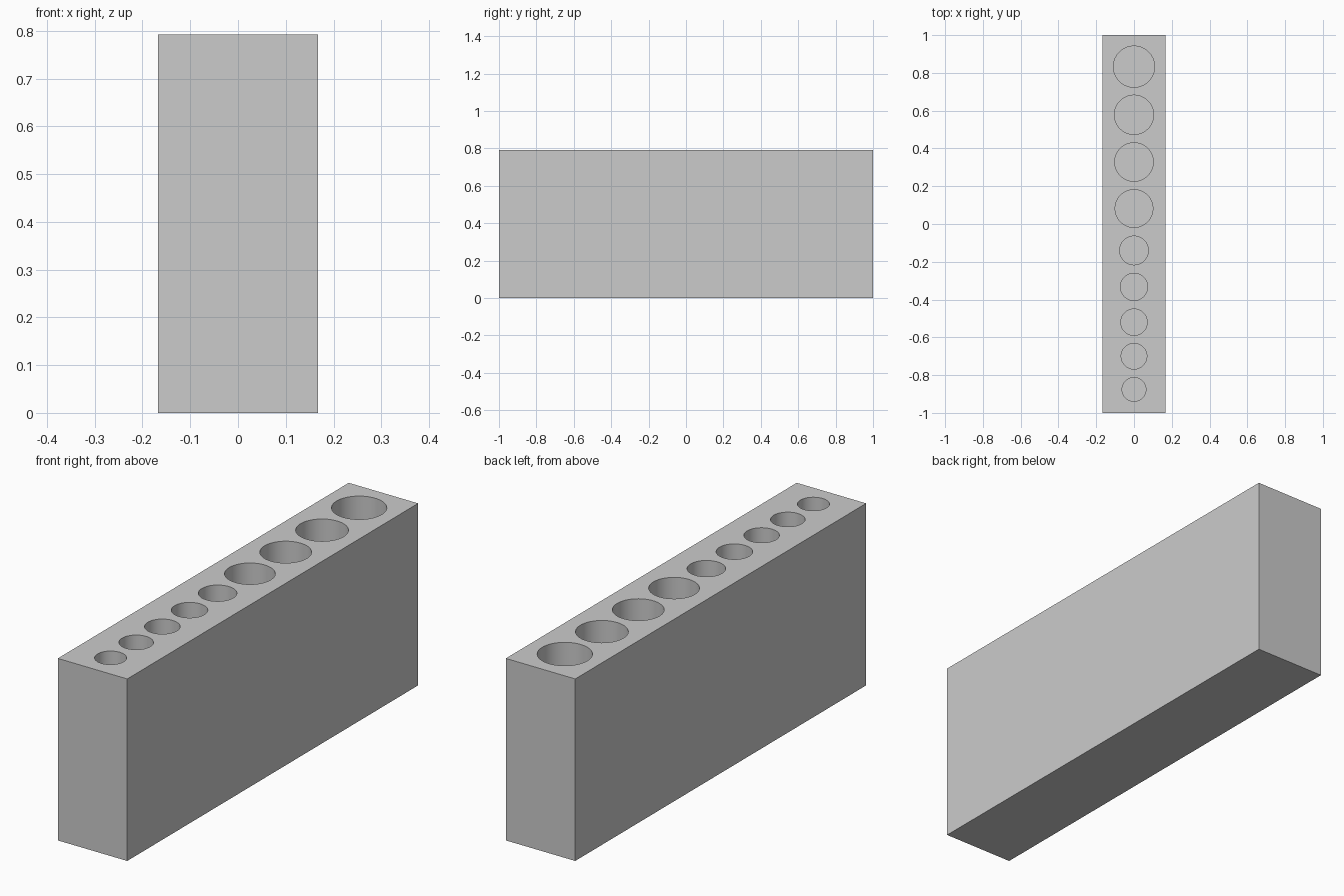
import bpy

if "Cube" in bpy.data.objects:
    bpy.data.objects.remove(bpy.data.objects["Cube"])

W, L, H = 0.334, 2.0, 0.792
FLOOR = 0.05

# Block body
bpy.ops.mesh.primitive_cube_add(size=1, location=(0, 0, H / 2))
block = bpy.context.object
block.name = "holder_block"
block.scale = (W, L, H)
bpy.ops.object.transform_apply(location=True, rotation=False, scale=True)

# Row of blind round pockets: (y centre, radius)
pockets = [(0.833, 0.109), (0.578, 0.104), (0.328, 0.102), (0.082, 0.100),
           (-0.140, 0.076), (-0.333, 0.072), (-0.520, 0.070),
           (-0.700, 0.068), (-0.876, 0.063)]


def cut_pocket(y, r):
    depth = H - FLOOR + 0.1
    bpy.ops.mesh.primitive_cylinder_add(vertices=64, radius=r, depth=depth,
                                        location=(0, y, FLOOR + depth / 2))
    cutter = bpy.context.object
    cutter.name = "pocket_cutter"
    cutter.hide_render = True
    mod = block.modifiers.new("pocket", 'BOOLEAN')
    mod.operation = 'DIFFERENCE'
    mod.solver = 'EXACT'
    mod.object = cutter
    bpy.context.view_layer.objects.active = block
    bpy.ops.object.modifier_apply(modifier=mod.name)
    bpy.data.objects.remove(cutter, do_unlink=True)


for y, r in pockets:
    cut_pocket(y, r)

# Smooth pocket walls, crisp rims and box edges
block.select_set(True)
bpy.context.view_layer.objects.active = block
bpy.ops.object.shade_smooth_by_angle()
